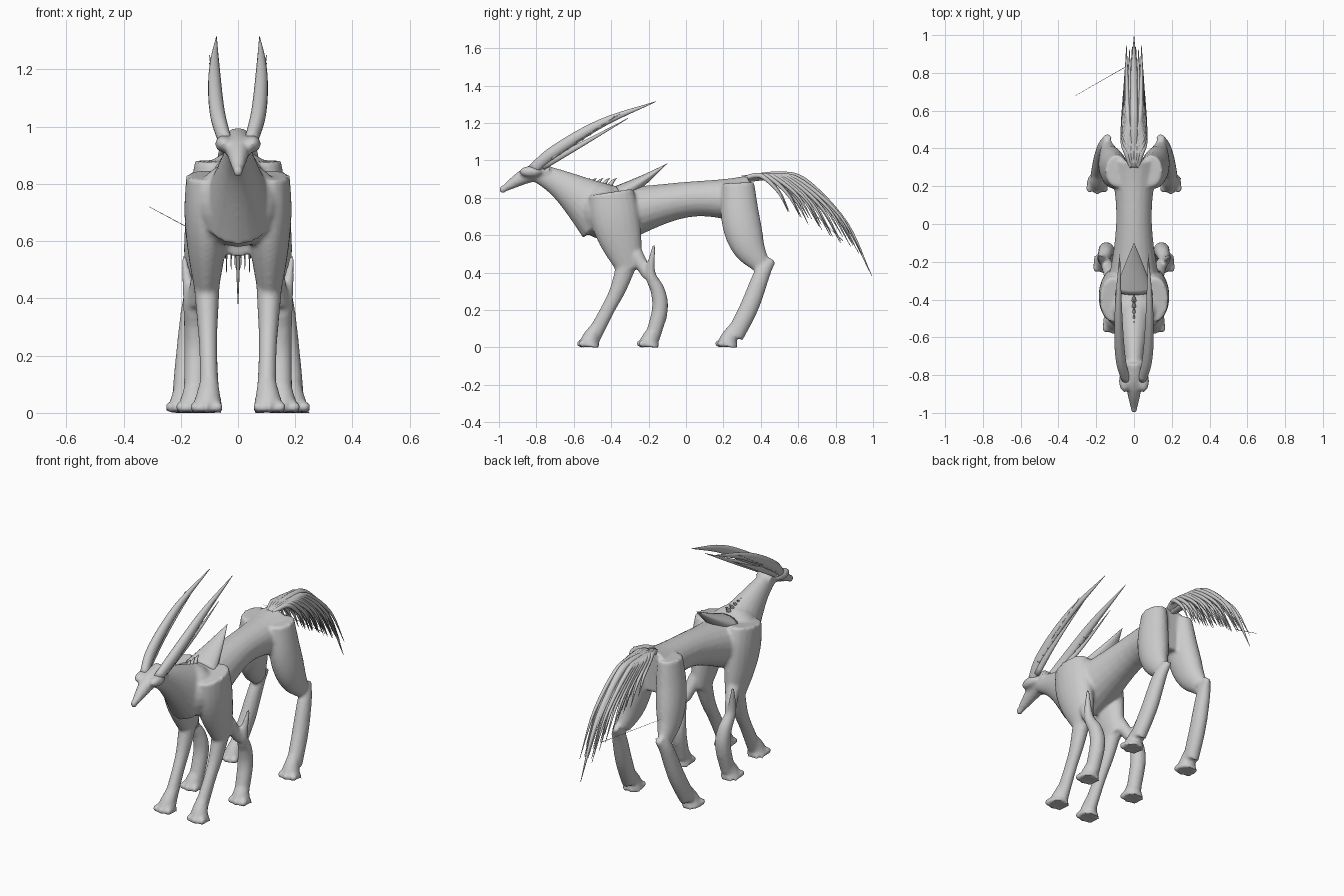
import bpy, bmesh, math, random
from mathutils import Vector, Matrix

random.seed(4)
cube = bpy.data.objects.get("Cube")
if cube:
    bpy.data.objects.remove(cube, do_unlink=True)

hide = bpy.data.materials.new("plain grey hide")
hide.use_nodes = True
grey = (.6, .6, .6, 1)
hide.diffuse_color = grey
hide.node_tree.nodes["Principled BSDF"].inputs["Base Color"].default_value = grey


def mix(pair, t):
    start, end = pair
    return start + (end - start) * t


def smooth_path(stations, steps=6):
    """Catmull-Rom curve through the given points."""
    points = [Vector(station) for station in stations]
    before = points[0] * 2 - points[1]
    after = points[-1] * 2 - points[-2]
    points = [before, *points, after]
    curve = []
    for a, b, c, d in zip(points, points[1:], points[2:], points[3:]):
        for step in range(steps):
            t = step / steps
            leave, arrive = (c - a) / 2, (d - b) / 2
            bend = (b - c) * 2 + leave + arrive
            curve.append(b + leave * t + ((c - b) - leave - bend) * t * t + bend * t ** 3)
    return curve + [points[-2]]


def limb(mesh, path, x=(0, 0), radius=(.1, .1), swell=0, bow=0, deep=1, sides=20, pair=True):
    """Tapered tube along (y, z) points; x and radius run from start to end.
    swell thickens the middle, bow pushes it outward, deep stretches it fore and aft."""
    curve = smooth_path(path)
    last = len(curve) - 1
    for sign in ((1, -1) if pair and any(x) else (1,)):
        rings = []
        for i, point in enumerate(curve):
            t = i / last
            arch = math.sin(math.pi * t)
            along = (curve[min(i + 1, last)] - curve[max(i - 1, 0)]).normalized()
            width = mix(radius, t) + swell * arch
            ring = []
            for side in range(sides):
                angle = math.tau * side / sides
                lift = width * deep * math.sin(angle)
                across = mix(x, t) + bow * arch + width * math.cos(angle)
                y = point.x - along.y * lift
                z = point.y + along.x * lift
                ring.append(mesh.verts.new((sign * across, y, max(z, 0))))
            rings.append(ring)
        for lower, upper in zip(rings, rings[1:]):
            for side in range(sides):
                prior = side - 1
                mesh.faces.new((lower[prior], lower[side], upper[side], upper[prior]))
        mesh.faces.new(rings[0])
        mesh.faces.new(rings[-1])


def ball(mesh, x, y, z, size):
    """Ellipsoid, mirrored when it sits off the middle."""
    for sign in ((1, -1) if x else (1,)):
        place = Matrix.Translation((sign * x, y, z)) @ Matrix.Diagonal((*size, 1))
        bmesh.ops.create_uvsphere(mesh, u_segments=20, v_segments=12, radius=1, matrix=place)


def finish(name, mesh, fused=False):
    """Make a smooth object, optionally fused into one skin."""
    bmesh.ops.recalc_face_normals(mesh, faces=mesh.faces[:])
    for face in mesh.faces:
        face.smooth = True
    data = bpy.data.meshes.new(name)
    mesh.to_mesh(data)
    mesh.free()
    data.materials.append(hide)
    part = bpy.data.objects.new(name, data)
    bpy.context.collection.objects.link(part)
    if fused:
        fuse = part.modifiers.new("fuse", "REMESH")
        fuse.mode = "VOXEL"
        fuse.voxel_size = .01
        fuse.use_smooth_shade = True
        relax = part.modifiers.new("relax", "SMOOTH")
        relax.iterations = 3


body = bmesh.new()

# torso with a pinched waist, and the breast
limb(body, [(-.4, .7), (0, .79), (.33, .79)], radius=(.16, .13), swell=-.05)
ball(body, 0, -.45, .73, size=(.15, .13, .15))

# neck, head, brows and cheeks
limb(body, [(-.8, .94), (-.65, .86), (-.45, .72)], radius=(.04, .13), swell=-.02, deep=1.3)
limb(body, [(-.98, .845), (-.85, .92), (-.73, .95)], radius=(.016, .05), swell=.01)
ball(body, 0, -.98, .845, size=(.018, .02, .02))
ball(body, .05, -.83, .94, size=(.03, .06, .03))

# shoulder slabs narrowing to the elbow
limb(body, [(-.4, .83), (-.37, .65), (-.3, .42)], x=(.11, .11), radius=(.07, .04),
     swell=.02, deep=1.7)

# front legs
limb(body, [(-.3, .5), (-.36, .32), (-.42, .2), (-.5, .05)], x=(.11, .1),
     radius=(.05, .035), swell=-.01, deep=1.2)

# middle legs with a raised elbow spur, and the bridge to the shoulder
limb(body, [(-.17, .55), (-.19, .4), (-.15, .3), (-.14, .2), (-.18, .05)], x=(.19, .15),
     bow=-.02, radius=(.008, .04), swell=.015)
limb(body, [(-.27, .5), (-.2, .38)], x=(.12, .15), radius=(.04, .03))

# hind legs: haunch, then hock and shank
limb(body, [(.28, .88), (.29, .7), (.33, .55), (.4, .44)], x=(.09, .14),
     radius=(.06, .035), swell=.025, deep=1.4)
limb(body, [(.46, .47), (.41, .4), (.34, .22), (.26, .06)], x=(.14, .19),
     radius=(.02, .04), swell=.01, deep=1.2)

# flared feet, each with a heel knob and three splayed toes
for x, y, heel in ((.11, -.52, .09), (.16, -.2, .08), (.195, .22, .1)):
    limb(body, [(y + .05, .12), (y + .01, .05), (y, 0)], x=(x - .01, x), radius=(.03, .06))
    ball(body, x - .015, y + heel, .18, size=(.022, .02, .05))
    for splay in (-1, 0, 1):
        front = y - .04 + abs(splay) * .01
        ball(body, x + splay * .04, front, .02, size=(.018, .025, .02))
finish("body", body, fused=True)

# swept horns: main blade, lower prong and lashes between them
horns = bmesh.new()
limb(horns, [(-.82, .95), (-.7, 1.05), (-.45, 1.2), (-.16, 1.315)], x=(.045, .075), bow=.02,
     radius=(.024, .001), swell=.012, deep=1.2)
limb(horns, [(-.77, .97), (-.55, 1.09), (-.31, 1.225)], x=(.055, .09), bow=.01,
     radius=(.018, .001), deep=1.3)
for lash in range(6):
    y, z = -.72 + lash * .04, 1.01 + lash * .026
    limb(horns, [(y, z), (y + .08, z + .06), (y + .17, z + .11)], x=(.08, .1),
         radius=(.01, .001), sides=8)
finish("horns", horns)

# withers cape rising to a backswept fin
fin = bmesh.new()
limb(fin, [(-.35, .82), (-.22, .9), (-.1, .983)], radius=(.1, .001), deep=.5)
finish("back_fin", fin)

# small spikes along the base of the neck
spikes = bmesh.new()
for count in range(6):
    y = -.59 + count * .036
    limb(spikes, [(y, .86), (y + .02, .89), (y + .04, .905)], radius=(.015, .001), sides=8)
finish("neck_spikes", spikes)

# tail: a long spine with feathered strands arching back and falling
tail = bmesh.new()


def strand(x, y, z, thick):
    root, top = .3, .92
    reach, drop = y - root, top - z
    arc = [(root, .9), (root + reach * .3, top), (root + reach * .5, top - drop * .08),
           (root + reach * .8, top - drop * .48), (y, z)]
    limb(tail, arc, x=(x / 4, x), bow=x / 4, radius=(thick, .001), swell=thick / 2, sides=10)


strand(0, .995, .38, thick=.02)
tips = 8
for tip in range(tips):
    along = tip / (tips - 1)
    for lane in (.25, .6, 1):
        strand(x=lane * mix((.065, .04), along),
               y=mix((.57, .95), along) + random.uniform(-.03, 0),
               z=mix((.73, .5), along) + random.uniform(-.01, .03), thick=.012)
finish("tail", tail)

# one stray hair off the tail
hair = bmesh.new()
limb(hair, [(.84, .57), (.68, .72)], x=(-.03, -.31), radius=(.002, .001), sides=6, pair=False)
finish("stray_hair", hair)
